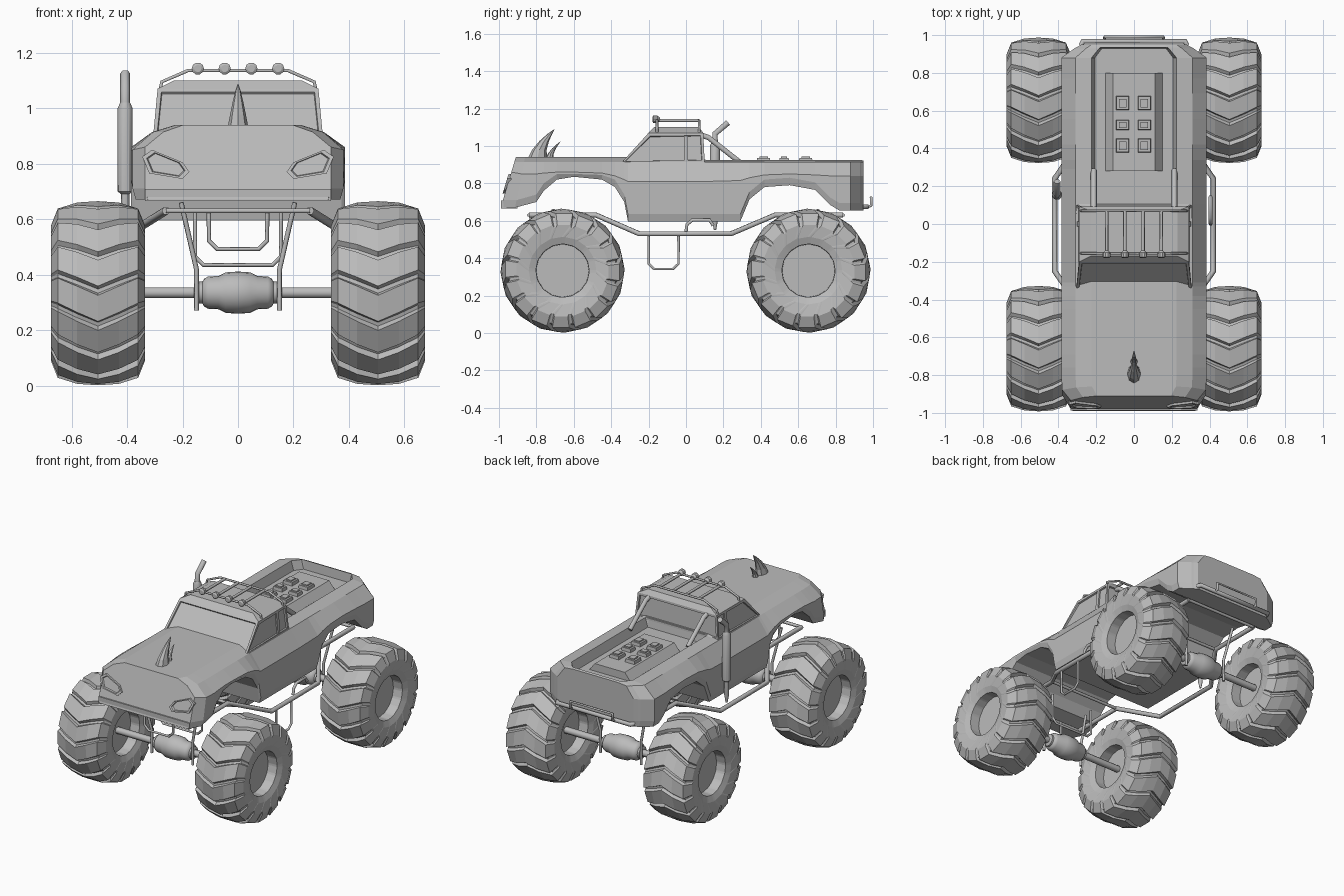
import bpy, bmesh
from math import sin, cos, pi
from mathutils import Vector

if "Cube" in bpy.data.objects:
    bpy.data.objects.remove(bpy.data.objects["Cube"], do_unlink=True)

grey = bpy.data.materials.new("plain grey")
grey.use_nodes = True
grey.diffuse_color = (0.5, 0.5, 0.5, 1)
grey.node_tree.nodes["Principled BSDF"].inputs["Base Color"].default_value = (0.5, 0.5, 0.5, 1)


def finish(name, bm, smooth=False):
    bmesh.ops.recalc_face_normals(bm, faces=bm.faces)
    me = bpy.data.meshes.new(name)
    bm.to_mesh(me)
    bm.free()
    me.materials.append(grey)
    ob = bpy.data.objects.new(name, me)
    bpy.context.collection.objects.link(ob)
    if smooth:
        bpy.ops.object.select_all(action='DESELECT')
        ob.select_set(True)
        bpy.context.view_layer.objects.active = ob
        bpy.ops.object.shade_smooth_by_angle()
    return ob


def loft(name, rings, cap=True, wrap=False, smooth=False):
    bm = bmesh.new()
    vs = [[bm.verts.new(p) for p in r] for r in rings]
    n = len(vs[0])
    pairs = list(zip(vs, vs[1:])) + ([(vs[-1], vs[0])] if wrap else [])
    for a, b in pairs:
        for i in range(n):
            j = (i + 1) % n
            bm.faces.new((a[i], a[j], b[j], b[i]))
    if cap:
        bm.faces.new(vs[0])
        bm.faces.new(vs[-1])
    return finish(name, bm, smooth)


def tube(name, pts, r, mirror=False):
    """Bent bar along a path; mirror also builds the other side."""
    for s in ((1, -1) if mirror else (1,)):
        cu = bpy.data.curves.new(name, 'CURVE')
        cu.dimensions = '3D'
        cu.bevel_depth, cu.bevel_resolution, cu.use_fill_caps = r, 1, True
        sp = cu.splines.new('POLY')
        sp.points.add(len(pts) - 1)
        for p, q in zip(sp.points, pts):
            p.co = (q[0] * s, q[1], q[2], 1)
        tmp = bpy.data.objects.new(name, cu)
        bpy.context.collection.objects.link(tmp)
        dg = bpy.context.evaluated_depsgraph_get()
        me = bpy.data.meshes.new_from_object(tmp.evaluated_get(dg))
        bpy.data.objects.remove(tmp)
        me.materials.clear()
        me.materials.append(grey)
        bpy.context.collection.objects.link(bpy.data.objects.new(name, me))


def lathe(name, prof, centre, axis, sides=16):
    """Revolve (distance, radius) pairs round an axis."""
    turn = Vector((0, 0, 1)).rotation_difference(Vector(axis))
    rings = [[Vector(centre) + turn @ Vector((r * cos(2 * pi * i / sides), r * sin(2 * pi * i / sides), d))
              for i in range(sides)] for d, r in prof]
    return loft(name, rings, smooth=True)


def box(name, lo, hi, tx=0, ty=0):
    """Box whose top is drawn in by tx and ty on each side."""
    rings = [[(lo[0] + a, lo[1] + b, z), (hi[0] - a, lo[1] + b, z), (hi[0] - a, hi[1] - b, z), (lo[0] + a, hi[1] - b, z)]
             for z, a, b in ((lo[2], 0, 0), (hi[2], tx, ty))]
    return loft(name, rings)


# Body shell: stations of y, underside z, top z, deck z, half width, shoulder z
stations = [
    (-.91, .67, .94, .94, .335, .86), (-.86, .67, .94, .94, .38, .85), (-.80, .70, .94, .94, .385, .85),
    (-.76, .76, .94, .94, .385, .855), (-.69, .82, .94, .94, .385, .86), (-.6, .835, .94, .94, .385, .86),
    (-.45, .82, .94, .94, .385, .855), (-.38, .78, .94, .94, .385, .84), (-.33, .70, .94, .94, .385, .82),
    (-.31, .595, .94, .94, .385, .81), (.095, .595, .93, .93, .385, .81), (.105, .595, .925, .865, .385, .81),
    (.29, .595, .925, .865, .385, .815), (.34, .715, .925, .865, .385, .83), (.42, .78, .925, .865, .385, .845),
    (.555, .79, .925, .865, .385, .85), (.69, .765, .925, .865, .385, .845), (.77, .685, .925, .865, .385, .84),
    (.82, .655, .925, .865, .385, .84), (.88, .655, .925, .865, .385, .84), (.93, .655, .925, .865, .315, .84),
    (.935, .655, .925, .925, .305, .84), (.95, .655, .92, .92, .28, .84)]
rings = []
for y, zb, zt, zd, w, zs in stations:
    k = w / .385
    lean = {-.91: .3, -.86: .2}.get(y, 0)
    half = [(w * .97, zb), (w, min(zb + .04, zs - .01)), (w, zs), (.31 * k, .914), (.225 * k, zt), (.207 * k, zd)]
    half = [(x, y - lean * (.94 - z), z) for x, z in half]
    rings.append(half + [(-x, yy, z) for x, yy, z in reversed(half)])
loft("body_shell", rings)
box("front_bumper", (-.335, -.988, .666), (.335, -.9, .708))

# Cab with recessed windows
bm = bmesh.new()
levels = [(.91, .305, -.345, .1), (1.07, .29, -.2, .092), (1.1, .23, -.17, .07)]
vs = [[bm.verts.new(p) for p in ((-w, a, z), (w, a, z), (w, b, z), (-w, b, z))] for z, w, a, b in levels]
panes = []
for k in (0, 1):
    for i in range(4):
        j = (i + 1) % 4
        f = bm.faces.new((vs[k][i], vs[k][j], vs[k + 1][j], vs[k + 1][i]))
        if k == 0:
            panes.append(f)
bm.faces.new(vs[2])
bmesh.ops.recalc_face_normals(bm, faces=bm.faces)
bmesh.ops.inset_individual(bm, faces=panes, thickness=.02, depth=0)
bmesh.ops.inset_individual(bm, faces=panes, thickness=.003, depth=-.01)
finish("cab", bm)
for s in (1, -1):
    loft("door_pillar", [[(s * (w + d), y, z) for d, y in ((0, -.012), (0, .012), (-.03, .012), (-.03, -.012))]
                         for z, w in ((.915, .303), (1.068, .289))])

# Headlights: raised rim around a sunken lens, lying on the sloping nose
lamp = [(.345, .825), (.31, .85), (.2, .805), (.175, .77), (.2, .745), (.32, .765)]
cx, cz = .26, .795
for s in (1, -1):
    lens = []
    for scale, out in ((1, -.02), (1, .012), (.82, .012), (.76, .003)):
        ring = []
        for x, z in lamp:
            x, z = cx + (x - cx) * scale, cz + (z - cz) * scale
            ring.append((s * x, -.91 - .3 * (.94 - z) - out, z))
        lens.append(ring)
    loft("headlight", lens)

# Nose horns, swept backwards
for base, length, width, top in ((-.795, .05, .036, 1.088), (-.73, .02, .02, 1.024)):
    horn = []
    for t in (0, .3, .6, .85, 1):
        k = (1 - t) ** .8 + .04
        y = base + (length + .04) * t ** 1.8
        z = .93 + (top - .93) * t
        horn.append([(width * k * cos(a * pi / 4), y + length * k * sin(a * pi / 4), z) for a in range(8)])
    loft("horn", horn)

# Roof rack and spotlights
for y in (-.155, .07):
    tube("rack_hoop", [(-.28, y, 1.07), (-.275, y, 1.095), (-.18, y, 1.136), (.18, y, 1.136), (.275, y, 1.095), (.28, y, 1.07)], .007)
for x in (-.145, -.048, .048, .145):
    tube("rack_slat", [(x, -.155, 1.136), (x, .07, 1.136)], .009)
    lathe("spotlight", [(-.02, .013), (-.014, .022), (.008, .02), (.02, .008)], (x, -.16, 1.143), (0, 1, 0), 10)

# Bed: sloping bars and a raised cover carrying small blocks
tube("roll_bar", [(.213, .06, 1.065), (.213, .12, 1.045), (.213, .285, .915)], .016, True)
box("bed_cover", (-.155, .28, .86), (.155, .8, .915), .045)
for y in (.415, .525, .64):
    for x in (-.06, .055):
        h = .027 if y == .525 else .037
        box("bed_block", (x - .035, y - h, .91), (x + .035, y + h, .936), .003, .003)
        box("bed_block_cap", (x - .02, y - h * .6, .93), (x + .02, y + h * .6, .944))

# Exhaust stack on one side
lathe("exhaust_stack", [(.55, .006), (.60, .015), (.69, .015), (.70, .027), (1.0, .027), (1.02, .018)],
      (-.407, .155, 0), (0, 0, 1), 12)
tube("exhaust_tip", [(-.407, .155, 1.0), (-.407, .155, 1.065), (-.407, .225, 1.125)], .018)

# Chassis rails and side bars
tube("side_bar", [(.26, -.84, .63), (.26, -.48, .63), (.42, -.25, .53), (.42, .24, .53), (.26, .475, .63), (.26, .84, .63)], .015, True)
for y in (-.84, -.48, .475, .84):
    tube("cross_bar", [(-.26, y, .63), (.26, y, .63)], .01)
tube("step_loop", [(.42, -.2, .53), (.42, -.2, .37), (.42, -.17, .342), (.42, -.07, .342), (.42, -.04, .37), (.42, -.04, .53)], .008)
tube("step_strap", [(.405, 0, .54), (.405, .005, .58), (.405, .035, .604), (.405, .125, .604), (.405, .145, .575)], .01)

# Axles with differential and struts at both ends
for y, e in ((-.66, -1), (.655, 1)):
    tube("axle", [(-.45, y, .335), (.45, y, .335)], .022)
    lathe("differential", [(-.145, .03), (-.14, .04), (-.128, .04), (-.122, .05), (-.108, .058), (-.07, .06), (-.045, .073), (0, .076),
                           (.045, .073), (.07, .06), (.108, .058), (.122, .05), (.128, .04), (.14, .04), (.145, .03)],
          (0, y, .335), (1, 0, 0), 20)
    tube("axle_strut", [(.205, y + e * .05, .66), (.15, y + e * .03, .42), (.15, y + e * .03, .27)], .009, True)

# Loops hanging under the nose
for y, w, z in ((-.83, .105, .492), (-.6, .155, .435)):
    tube("hanging_loop", [(-w, y, .63), (-w, y, z + .03), (-w + .03, y, z), (w - .03, y, z), (w, y, z + .03), (w, y, .63)], .008)

# Rear bumper bars
tube("rear_bumper", [(-.28, .945, .675), (-.27, .968, .675), (.27, .968, .675), (.28, .945, .675)], .014)
tube("rear_guard", [(-.155, .96, .67), (-.155, .99, .68), (-.155, .99, .725), (.155, .99, .725), (.155, .99, .68), (.155, .96, .67)], .008)

# Tyres: chevron lugs between narrow grooves, profile of offset, radius, lug height, sweep
outer = [(.075, .14, 0, 0), (.145, .142, 0, 0), (.16, .18, 0, 0), (.169, .235, .014, .2), (.145, .288, .022, .2), (.075, .306, .022, .1)]
profile = [(-d, r, h, c) for d, r, h, c in outer] + [(0, .31, .022, 0)] + outer[::-1]
lugs = 16
for s in (1, -1):
    for y in (-.66, .655):
        rings = []
        for i in range(lugs):
            for part, lift in ((0, 0), (.06, 1), (.8, .85), (.88, 0)):
                ring = []
                for d, r, h, c in profile:
                    a = (i + part) * 2 * pi / lugs - c
                    r += h * lift
                    ring.append((s * .505 + d, y - r * sin(a), .333 + r * cos(a)))
                rings.append(ring)
        loft("tyre", rings, cap=False, wrap=True)
        lathe("wheel_hub", [(-.08, .146), (.08, .146)], (s * .505, y, .333), (1, 0, 0), 24)
